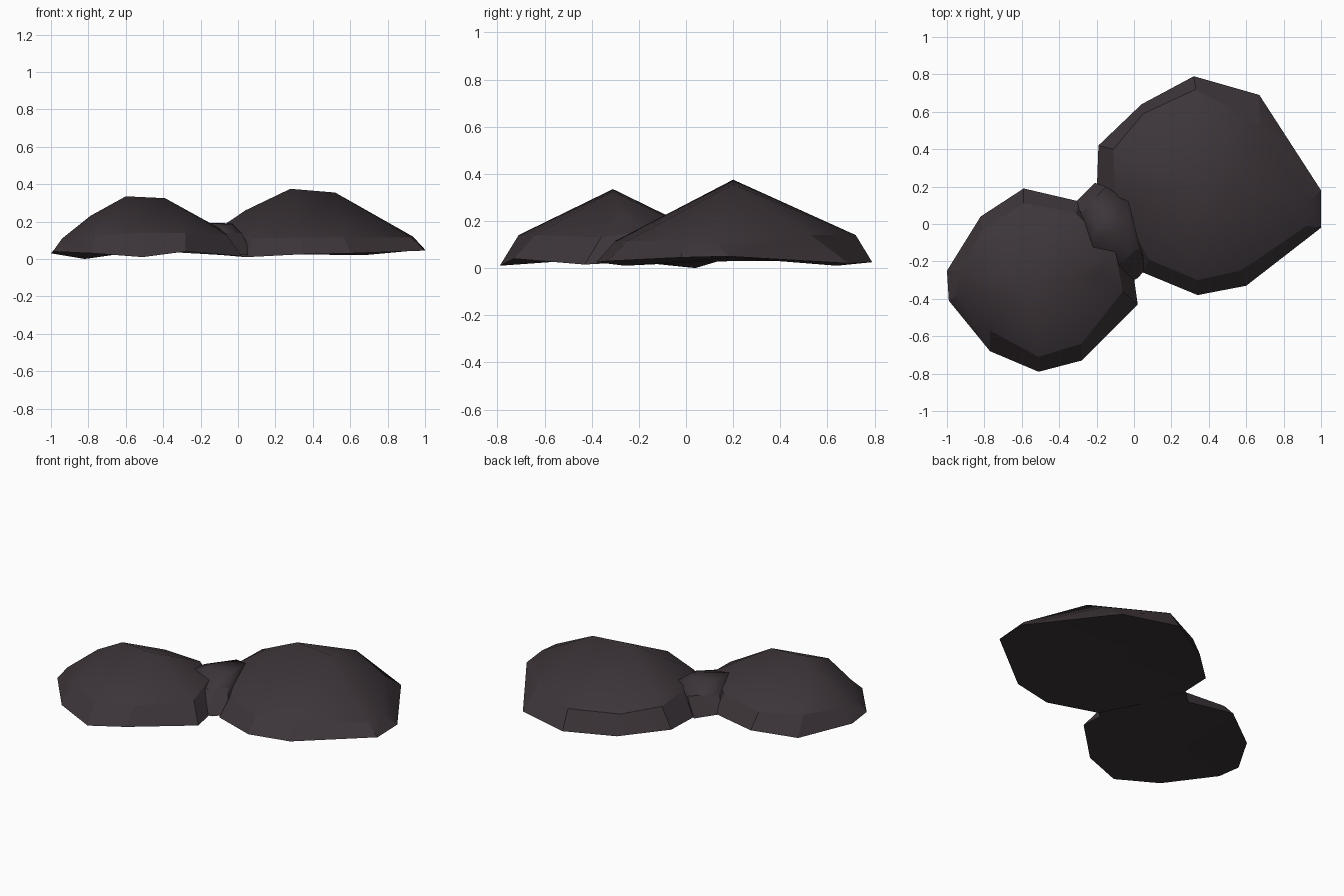
import bpy, bmesh, math

stone = bpy.data.materials.new("dark purple grey stone")
stone.diffuse_color = (0.046, 0.035, 0.041, 1)


def finish(name, bm):
    bmesh.ops.recalc_face_normals(bm, faces=bm.faces[:])
    for f in bm.faces:
        f.smooth = True
    for e in bm.edges:
        low = all(v.co.z < 0.18 for v in e.verts)
        if low and e.calc_face_angle(0) > math.radians(18):
            e.smooth = False
    me = bpy.data.meshes.new(name)
    bm.to_mesh(me)
    bm.free()
    me.materials.append(stone)
    bpy.context.collection.objects.link(bpy.data.objects.new(name, me))


def mound(name, base, rim, ridge, centre):
    """Uneven base ring, sloped rim band, stretched crown, slightly hollow underside."""
    bm = bmesh.new()
    lo = [bm.verts.new(p) for p in base]
    up = [bm.verts.new(p) for p in rim]
    top = [bm.verts.new(p) for p in ridge]
    bmesh.ops.convex_hull(bm, input=up + top)
    bm.normal_update()
    under = [f for f in bm.faces if f.normal.z < 0 and all(v in up for v in f.verts)]
    bmesh.ops.delete(bm, geom=under, context='FACES')
    mid = bm.verts.new(centre)
    n = len(lo)
    for i in range(n):
        j = (i + 1) % n
        bm.faces.new((lo[i], lo[j], up[j], up[i]))
        bm.faces.new((lo[j], lo[i], mid))
    finish(name, bm)


mound("large_mound",
      [(1.0, 0.18, 0.05), (0.67, 0.69, 0.02), (0.32, 0.79, 0.025), (0.04, 0.64, 0.01),
       (-0.19, 0.42, 0.03), (-0.20, 0.15, 0.03), (0.05, -0.26, 0.01), (0.34, -0.38, 0.025),
       (0.60, -0.33, 0.03), (1.0, -0.02, 0.045)],
      [(0.935, 0.12, 0.12), (0.67, 0.53, 0.14), (0.33, 0.72, 0.14), (0.05, 0.59, 0.13),
       (-0.11, 0.40, 0.15), (-0.10, 0.14, 0.165), (0.08, -0.19, 0.11), (0.34, -0.30, 0.115),
       (0.57, -0.25, 0.115), (0.925, -0.01, 0.115)],
      [(0.04, 0.23, 0.26), (0.28, 0.20, 0.375), (0.52, 0.20, 0.355)],
      (0.4, 0.2, 0.045))

mound("small_mound",
      [(-1.0, -0.25, 0.03), (-0.82, 0.04, 0.0), (-0.59, 0.19, 0.045), (-0.29, 0.12, 0.045),
       (-0.02, -0.15, 0.03), (0.02, -0.43, 0.015), (-0.28, -0.73, 0.04), (-0.51, -0.79, 0.01),
       (-0.77, -0.68, 0.03), (-0.99, -0.41, 0.04)],
      [(-0.93, -0.25, 0.115), (-0.81, -0.03, 0.12), (-0.59, 0.11, 0.13), (-0.31, 0.06, 0.15),
       (-0.10, -0.15, 0.165), (-0.06, -0.36, 0.13), (-0.28, -0.64, 0.14), (-0.51, -0.71, 0.14),
       (-0.77, -0.57, 0.125), (-0.94, -0.38, 0.11)],
      [(-0.79, -0.29, 0.23), (-0.60, -0.31, 0.335), (-0.39, -0.31, 0.325), (-0.20, -0.27, 0.22)],
      (-0.5, -0.3, 0.045))

# low saddle joining the two mounds
neck = bmesh.new()
for p in [(-0.32, 0.11, 0.045), (-0.25, 0.14, 0.04), (-0.21, 0.22, 0.03),
          (0.08, -0.22, 0.02), (0.02, -0.29, 0.02), (-0.04, -0.32, 0.03),
          (-0.28, 0.06, 0.14), (-0.15, 0.20, 0.15), (-0.10, -0.24, 0.14), (0.02, -0.13, 0.14),
          (-0.22, -0.12, 0.195), (-0.20, 0.02, 0.18), (-0.03, 0.12, 0.19), (-0.03, -0.02, 0.185)]:
    neck.verts.new(p)
bmesh.ops.convex_hull(neck, input=neck.verts[:])
bmesh.ops.delete(neck, geom=[v for v in neck.verts if not v.link_faces], context='VERTS')
finish("neck", neck)
